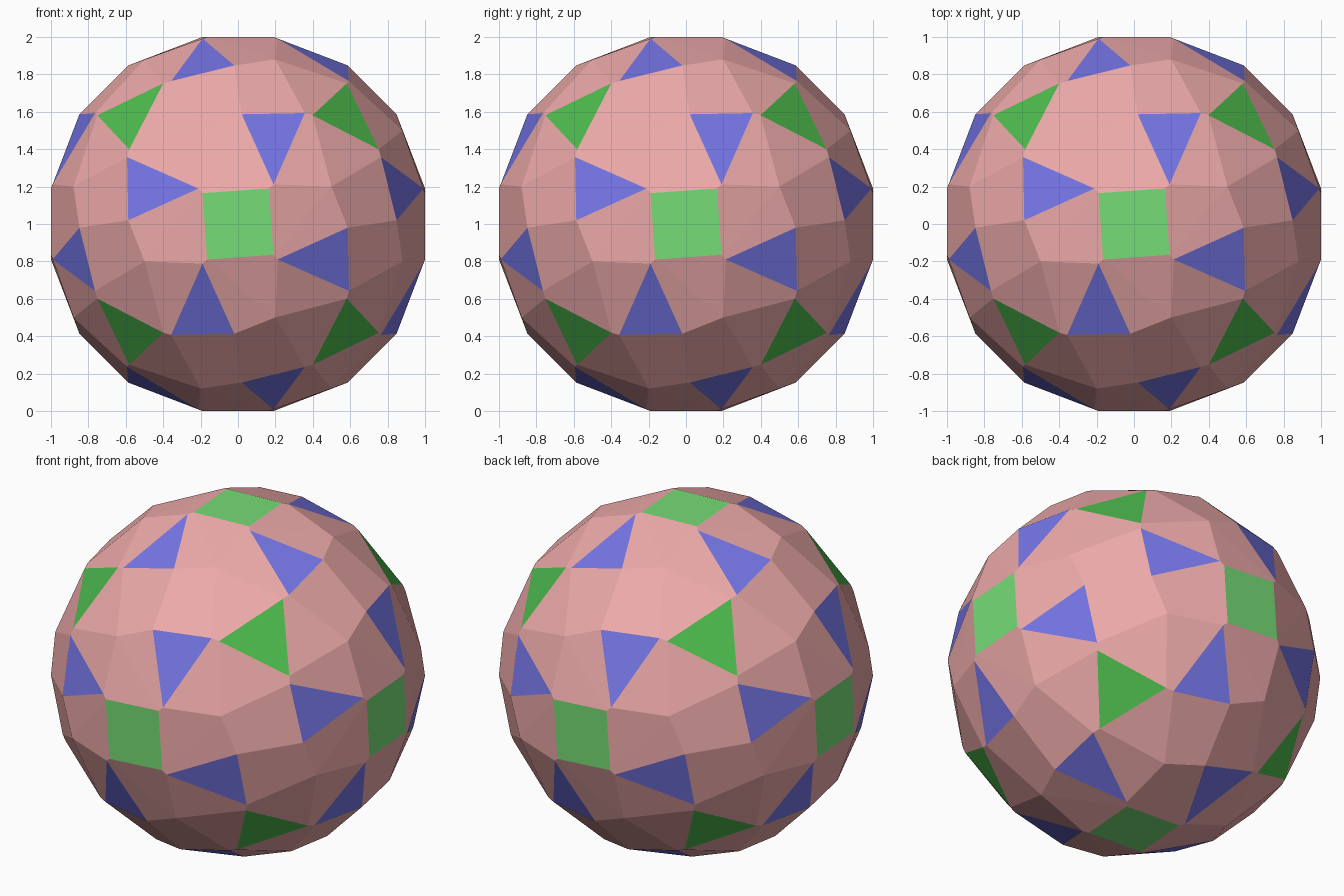
import bpy
from itertools import permutations, product
from mathutils import Vector, Matrix

if "Cube" in bpy.data.objects:
    bpy.data.objects.remove(bpy.data.objects["Cube"])

# The 24 rotations of a cube
rotations = []
for perm in permutations(range(3)):
    for signs in product((1, -1), repeat=3):
        m = Matrix([[signs[r] if c == perm[r] else 0 for c in range(3)] for r in range(3)])
        if m.determinant() > 0:
            rotations.append(m)

# One corner of each kind, all on one sphere
RADIUS = Vector((0.165, 0.19, 1.0)).length


def corner(x, y, z):
    return Vector((x, y, z)).normalized() * RADIUS


s = corner(0.165, 0.19, 1.0)       # square corner
t1 = corner(0.19, 0.212, 0.993)    # blue triangle corners
t2 = corner(0.02, 0.588, 0.85)
t3 = corner(0.358, 0.594, 0.765)
g = corner(0.40, 0.583, 0.754)     # green triangle corner
p = corner(0.50, 0.20, 0.88)       # hub where five pink faces meet


def back(v):       # quarter turn clockwise about z
    return Vector((v.y, -v.x, v.z))


def flip(v):       # half turn about the x = z axis
    return Vector((v.z, -v.y, v.x))


def cycle(v):      # third of a turn about the diagonal
    return Vector((v.z, v.x, v.y))


c, d = back(t2), flip(back(t3))
PINK, BLUE, SQUARE, TRI = range(4)
templates = [
    ([s, back(back(back(s))), back(back(s)), back(s)], SQUARE),
    ([g, cycle(cycle(g)), cycle(g)], TRI),
    ([t1, t3, t2], BLUE),
    ([p, t1, s, back(s)], PINK),
    ([p, back(s), back(t1), c], PINK),
    ([p, c, flip(c), d], PINK),
    ([p, d, cycle(g), g], PINK),
    ([p, g, t3, t1], PINK),
]

# Repeat every face by every rotation, sharing corners
verts, index, faces, seen = [], {}, [], set()


def vertex_id(v):
    key = tuple(round(k * 1000) for k in v)
    if key not in index:
        index[key] = len(verts)
        verts.append(v + Vector((0, 0, 1)))
    return index[key]


for points, colour in templates:
    normal = (points[1] - points[0]).cross(points[2] - points[0])
    if normal.dot(points[0]) < 0:
        points = points[::-1]
    for rot in rotations:
        ids = [vertex_id(rot @ v) for v in points]
        if frozenset(ids) not in seen:
            seen.add(frozenset(ids))
            faces.append((ids, colour))

# Faceted ball
mesh = bpy.data.meshes.new("faceted_ball")
mesh.from_pydata(verts, [], [f for f, _ in faces])
for name, rgb in (("pink", (0.85, 0.40, 0.40)), ("blue", (0.18, 0.18, 0.80)),
                  ("light_green", (0.18, 0.72, 0.18)), ("green", (0.075, 0.50, 0.075))):
    mat = bpy.data.materials.new(name)
    mat.diffuse_color = (*rgb, 1)
    mat.use_nodes = True
    mat.node_tree.nodes["Principled BSDF"].inputs["Base Color"].default_value = mat.diffuse_color
    mesh.materials.append(mat)
for poly, (_, colour) in zip(mesh.polygons, faces):
    poly.material_index = colour
mesh.update()
ball = bpy.data.objects.new("faceted_ball", mesh)
bpy.context.collection.objects.link(ball)
